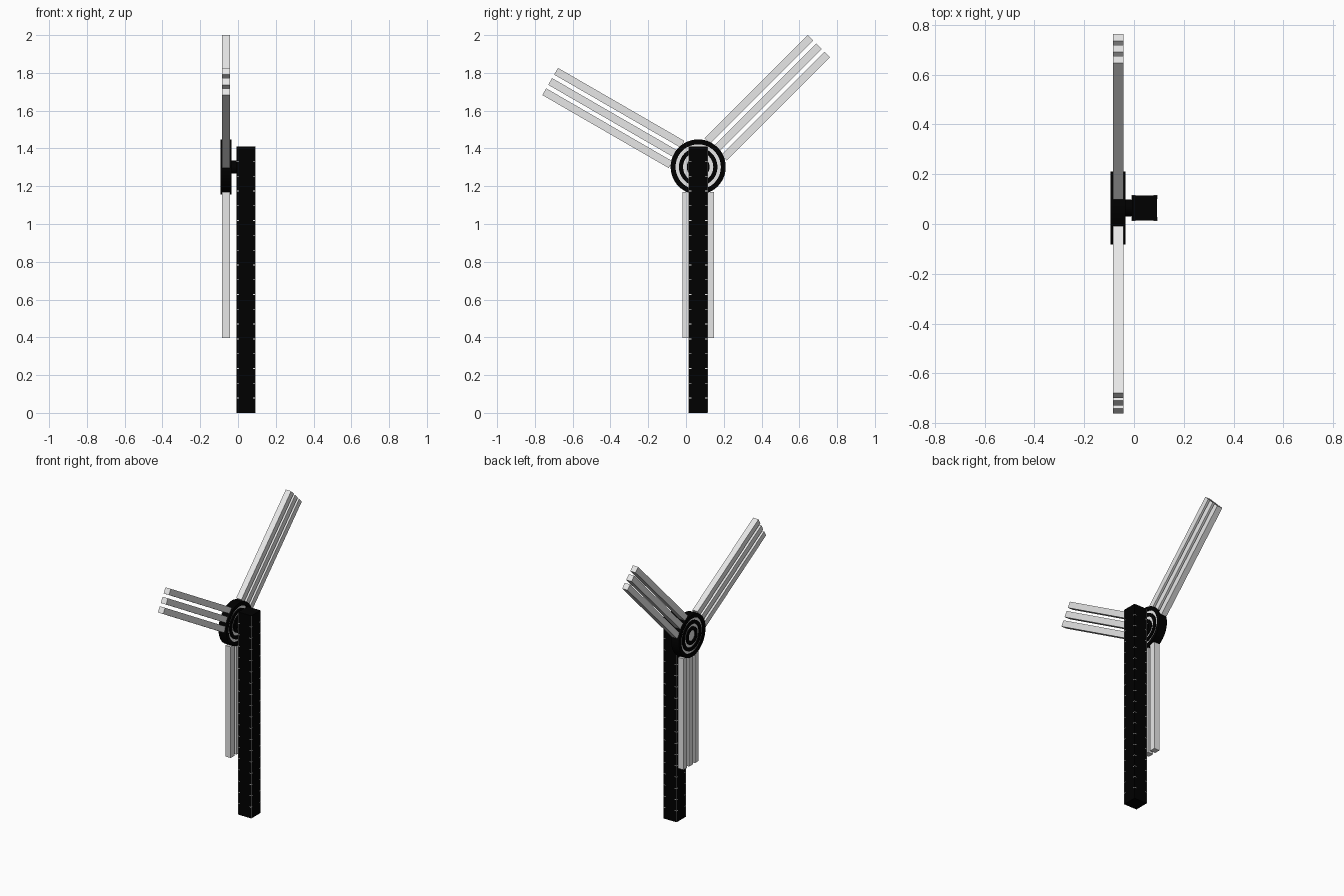
import bpy, bmesh, math
from mathutils import Matrix, Vector

if "Cube" in bpy.data.objects:
    bpy.data.objects.remove(bpy.data.objects["Cube"])

YC, ZC, XH = 0.0645, 1.302, -0.0635      # hub centre


def material(name, v):
    m = bpy.data.materials.new(name)
    m.diffuse_color = (v, v, v, 1)
    m.use_nodes = True
    m.node_tree.nodes["Principled BSDF"].inputs["Base Color"].default_value = m.diffuse_color
    return m


BLACK = material("black", 0.0)
GREY = material("light grey", 0.8)


def finish(name, bm, mat, smooth=False):
    bmesh.ops.recalc_face_normals(bm, faces=bm.faces)
    me = bpy.data.meshes.new(name)
    bm.to_mesh(me)
    bm.free()
    me.materials.append(mat)
    ob = bpy.data.objects.new(name, me)
    bpy.context.collection.objects.link(ob)
    if smooth:
        bpy.context.view_layer.objects.active = ob
        ob.select_set(True)
        bpy.ops.object.shade_smooth_by_angle(angle=math.radians(35))
        ob.select_set(False)
    return ob


def box(bm, centre, size, rot=Matrix()):
    bmesh.ops.create_cube(bm, size=1.0, matrix=Matrix.Translation(centre) @ rot
                          @ Matrix.Diagonal((*size, 1)))


def lathe(name, profile, mat, seg=48):
    """Revolve a closed (x, radius) profile about the hub axis."""
    bm = bmesh.new()
    rings = []
    for i in range(seg):
        a = 2 * math.pi * i / seg
        rings.append([bm.verts.new((x, YC + r * math.cos(a), ZC + r * math.sin(a)))
                      for x, r in profile])
    n = len(profile)
    for i in range(seg):
        p, q = rings[i], rings[(i + 1) % seg]
        for j in range(n):
            k = (j + 1) % n
            bm.faces.new((p[j], p[k], q[k], q[j]))
    bmesh.ops.remove_doubles(bm, verts=bm.verts, dist=1e-5)
    bmesh.ops.dissolve_degenerate(bm, edges=bm.edges, dist=1e-6)
    return finish(name, bm, mat, True)


# Tower: square black post
COUNT, TOP, XT, TW = 18, 1.41, 0.042, 0.101
h = TOP / COUNT
bm = bmesh.new()
box(bm, (XT, YC, TOP / 2), (TW, TW, TOP))
finish("tower", bm, BLACK)

# Thin light corner lines with a short tick at each joint
strips, ticks = bmesh.new(), bmesh.new()
for sx in (-1, 1):
    for sy in (-1, 1):
        c = TW / 2
        box(strips, (XT + sx * (c - 0.0005), YC + sy * (c - 0.0005), TOP / 2),
            (0.002, 0.002, TOP - 0.004))
        for i in range(1, COUNT):
            box(ticks, (XT + sx * (c - 0.0065), YC + sy * (c - 0.0065), i * h),
                (0.015, 0.015, 0.004))
finish("tower_corner_lines", strips, GREY)
finish("tower_corner_ticks", ticks, GREY)

# Hub: grey disc with raised concentric black rings on both sides
lathe("hub_disc", [(XH - 0.021, 0), (XH - 0.021, 0.13), (XH + 0.021, 0.13), (XH + 0.021, 0)], GREY)
for name, ro, ri in (("outer", 0.146, 0.120), ("middle", 0.102, 0.080), ("inner", 0.060, 0.038)):
    lathe(name + "_hub_ring", [(XH - 0.030, ri), (XH - 0.030, ro),
                               (XH + 0.030, ro), (XH + 0.030, ri)], BLACK)

# Axle joining hub and tower
lathe("axle", [(XH, 0), (XH, 0.034), (0.0, 0.034), (0.0, 0)], BLACK, 24)

# Blades: three parallel square bars each
INNER, OUTER, W = 0.132, 0.905, 0.041
for n, deg in enumerate((45, 150, 270)):
    rot = Matrix.Rotation(math.radians(deg), 4, 'X')
    bm = bmesh.new()
    for off in (-0.0625, 0, 0.0625):
        c = rot @ Vector((0, (INNER + OUTER) / 2, off)) + Vector((XH, YC, ZC))
        box(bm, c, (W, OUTER - INNER, W), rot)
    finish("blade_%d" % (n + 1), bm, GREY)
